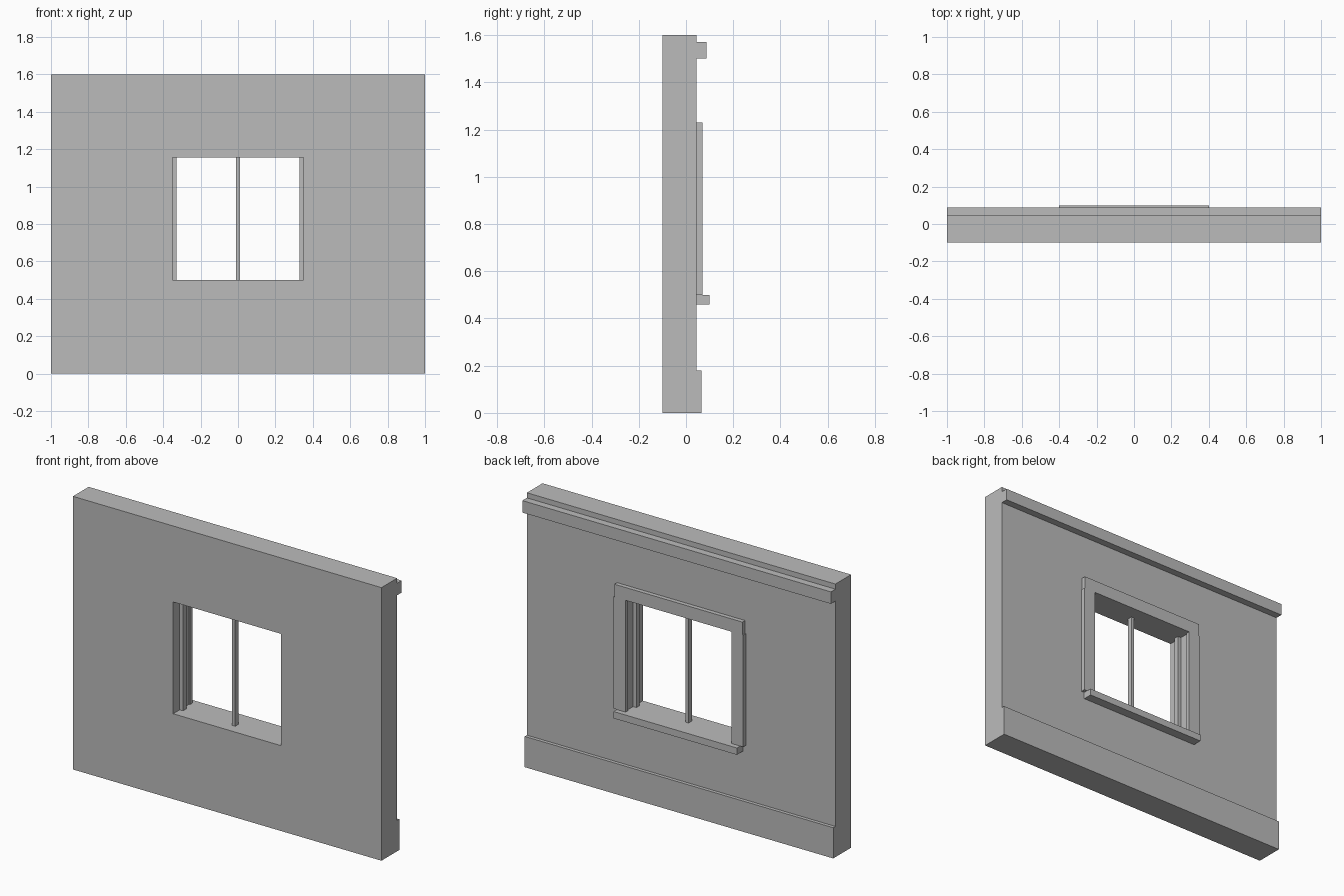
import bpy
import bmesh

if "Cube" in bpy.data.objects:
    bpy.data.objects.remove(bpy.data.objects["Cube"])

grey = bpy.data.materials.new("plain_grey")
grey.diffuse_color = (0.5, 0.5, 0.5, 1)
grey.use_nodes = True
grey.node_tree.nodes["Principled BSDF"].inputs["Base Color"].default_value = grey.diffuse_color


def box(name, x, y, z):
    """Axis-aligned box from three (low, high) ranges."""
    bm = bmesh.new()
    bmesh.ops.create_cube(bm, size=1)
    for v in bm.verts:
        v.co = [r[0] if c < 0 else r[1] for c, r in zip(v.co, (x, y, z))]
    mesh = bpy.data.meshes.new(name)
    bm.to_mesh(mesh)
    bm.free()
    mesh.materials.append(grey)
    obj = bpy.data.objects.new(name, mesh)
    bpy.context.collection.objects.link(obj)
    return obj


FRONT, BACK = -0.10, 0.045      # wall faces
SILL, HEAD, HALF = 0.50, 1.155, 0.35   # window opening

# Wall with a window opening
wall = box("wall", (-1, 1), (FRONT, BACK), (0, 1.6))
cutter = box("window_cutter", (-HALF, HALF), (-0.3, 0.3), (SILL, HEAD))
cutter.hide_render = True
cutter.hide_viewport = True
cut = wall.modifiers.new("window_opening", "BOOLEAN")
cut.operation = "DIFFERENCE"
cut.solver = "EXACT"
cut.object = cutter

# Mouldings along the wall
box("baseboard", (-1, 1), (BACK, 0.065), (0, 0.18))
box("crown_moulding", (-1, 1), (BACK, 0.087), (1.50, 1.57))

# Window trim and sill
box("head_casing", (-0.415, 0.415), (BACK, 0.07), (HEAD, 1.23))
box("window_sill", (-0.40, 0.40), (BACK, 0.10), (0.46, SILL))
for side, s in (("left", -1), ("right", 1)):
    box(side + "_casing", sorted((s * 0.343, s * 0.42)), (BACK, 0.07), (SILL, HEAD))
    box(side + "_sash_bar", sorted((s * 0.328, s * HALF)), (-0.04, -0.01), (SILL, HEAD))

# Centre window bar
box("centre_bar", (-0.01, 0.01), (-0.04, -0.01), (SILL, HEAD))
